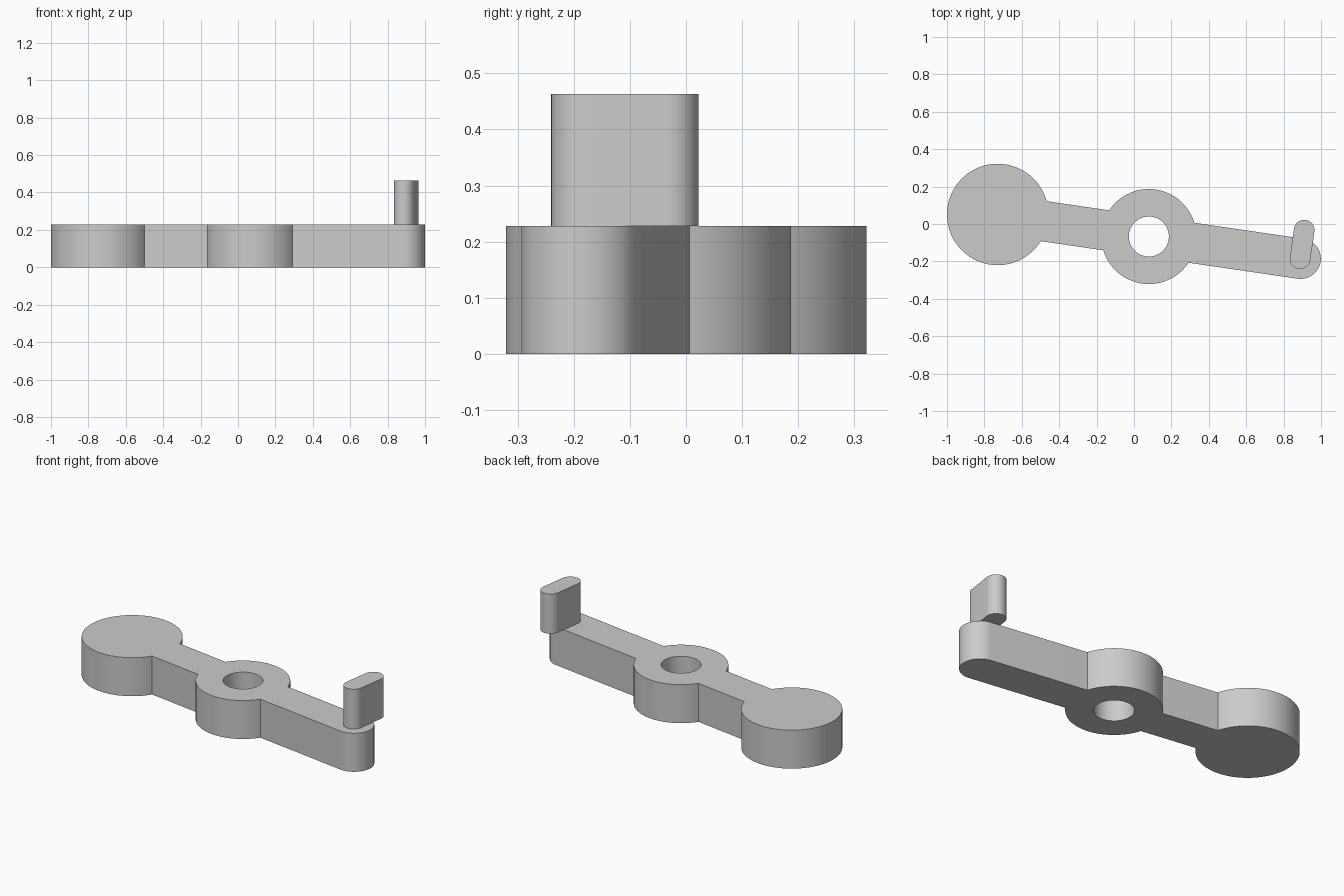
import bpy, bmesh, math
from mathutils import Matrix, Vector

cube = bpy.data.objects.get("Cube")
if cube:
    bpy.data.objects.remove(cube, do_unlink=True)

grey = bpy.data.materials.new("plain grey")
grey.use_nodes = True
grey.diffuse_color = (0.6, 0.6, 0.6, 1)
grey.node_tree.nodes["Principled BSDF"].inputs["Base Color"].default_value = (0.6, 0.6, 0.6, 1)


def arc(cx, r, start, end, steps=48):
    """Points on a circle centred on the local x axis."""
    return [Vector((cx + r * math.cos(a), r * math.sin(a), 0))
            for a in (start + (end - start) * i / steps for i in range(steps + 1))]


def mirrored(half):
    """Close a half outline that starts and ends on the x axis."""
    return half + [Vector((p.x, -p.y, 0)) for p in half[-2:0:-1]]


def plate(name, loops, height, location, angle):
    """Extrude an outline with optional holes into a solid."""
    bm = bmesh.new()
    for points in loops:
        verts = [bm.verts.new(p) for p in points]
        for i, v in enumerate(verts):
            bm.edges.new((v, verts[i - 1]))
    bmesh.ops.triangle_fill(bm, edges=bm.edges[:], use_beauty=True, normal=(0, 0, 1))
    top = bmesh.ops.extrude_face_region(bm, geom=bm.faces[:], use_keep_orig=True)
    bmesh.ops.translate(bm, vec=(0, 0, height),
                        verts=[g for g in top["geom"] if isinstance(g, bmesh.types.BMVert)])
    bmesh.ops.recalc_face_normals(bm, faces=bm.faces[:])
    bmesh.ops.transform(bm, matrix=Matrix.Translation(location) @ Matrix.Rotation(angle, 4, "Z"),
                        verts=bm.verts[:])
    mesh = bpy.data.meshes.new(name)
    bm.to_mesh(mesh)
    bm.free()
    mesh.materials.append(grey)
    obj = bpy.data.objects.new(name, mesh)
    bpy.context.collection.objects.link(obj)
    bpy.ops.object.select_all(action="DESELECT")
    obj.select_set(True)
    bpy.context.view_layer.objects.active = obj
    bpy.ops.object.shade_smooth_by_angle(angle=math.radians(30))
    return obj


# Lever: round weight, pierced hub and round-ended arm along one tilted axis
tilt = math.atan2(-0.118, 0.808)
weight_r, hub_r, hole_r, arm_r = 0.271, 0.254, 0.107, 0.108
hub_x, tip_x = 0.817, 1.637
thickness = 0.228
weight_a = math.asin(arm_r / weight_r)
hub_a = math.asin(arm_r / hub_r)
half = (arc(0, weight_r, math.pi, weight_a)
        + arc(hub_x, hub_r, math.pi - hub_a, hub_a)
        + arc(tip_x, arm_r, math.pi / 2, 0))
hole = mirrored(arc(hub_x, hole_r, math.pi, 0, 32))
plate("lever_arm", [mirrored(half), hole], thickness, (-0.729, 0.051, 0), tilt)

# Upright tab: rounded slot shape set across the end of the arm
tab_r, tab_half = 0.055, 0.077
tab = mirrored(arc(-tab_half, tab_r, math.pi, math.pi / 2, 24)
               + arc(tab_half, tab_r, math.pi / 2, 0, 24))
plate("end_tab", [tab], 0.235, (0.899, -0.109, thickness), tilt + math.pi / 2)
